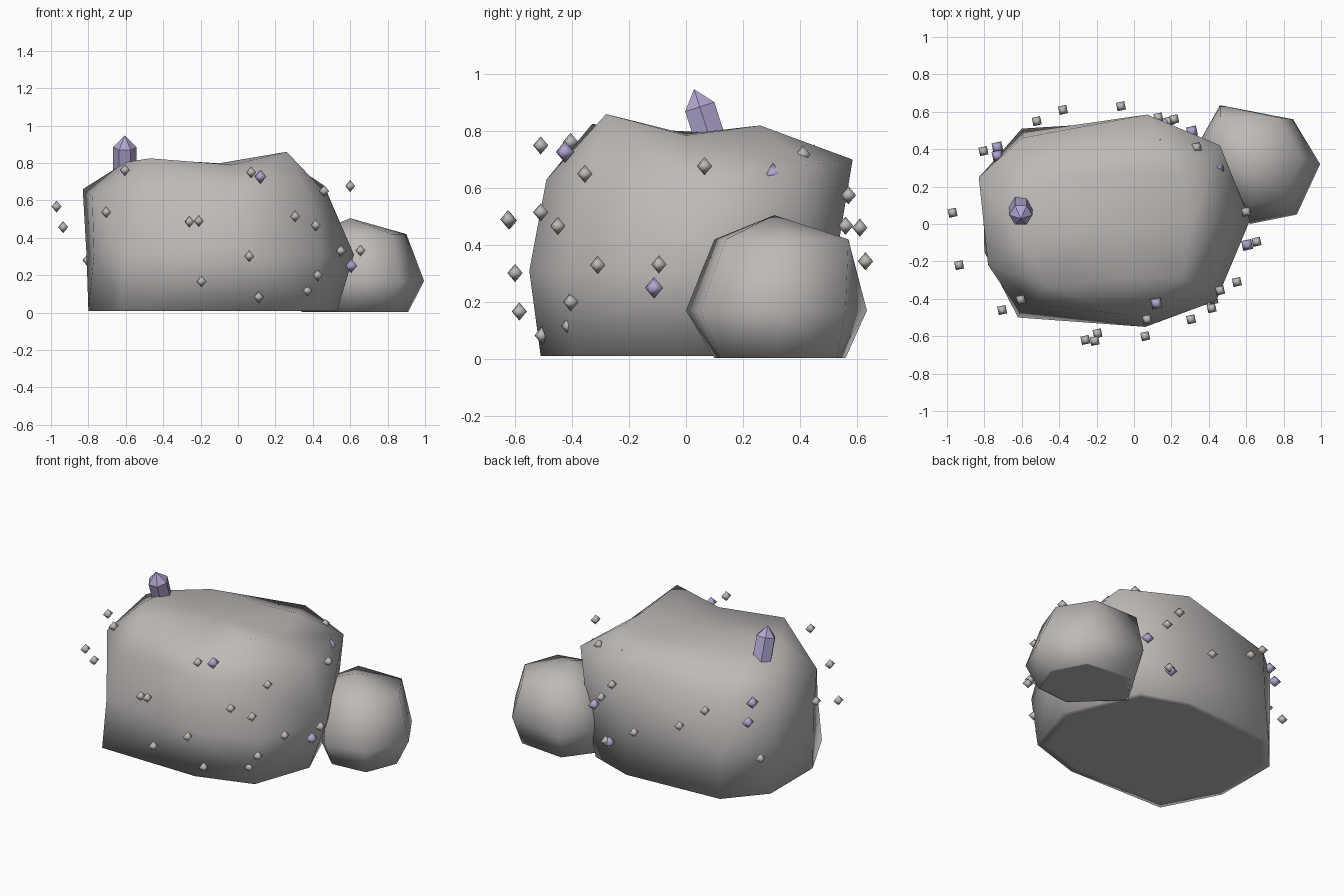
import bpy
import bmesh
from math import radians
from mathutils import Matrix, Vector

default = bpy.data.objects.get("Cube")
if default:
    bpy.data.objects.remove(default, do_unlink=True)


def make_material(name, color):
    mat = bpy.data.materials.new(name)
    mat.use_nodes = True
    mat.diffuse_color = color
    mat.node_tree.nodes["Principled BSDF"].inputs["Base Color"].default_value = color
    return mat


stone_grey = make_material("stone grey", (0.51, 0.49, 0.475, 1))
crystal_purple = make_material("crystal purple", (0.44, 0.38, 0.63, 1))


def add_object(name, bm, material, smooth=False):
    """Turn a bmesh into a finished object with one colour."""
    bmesh.ops.recalc_face_normals(bm, faces=bm.faces)
    for face in bm.faces:
        face.smooth = smooth
    mesh = bpy.data.meshes.new(name)
    bm.to_mesh(mesh)
    bm.free()
    mesh.materials.append(material)
    obj = bpy.data.objects.new(name, mesh)
    bpy.context.collection.objects.link(obj)
    return obj


def add_boulder(name, rings, top):
    """Skin stacked rings of points, with a flat sole and a fan on top."""
    bm = bmesh.new()
    count = len(rings[0])
    middle = sum((Vector(p) for p in rings[0]), Vector()) / count
    core = (middle + Vector(top)) / 2
    sole = [middle.lerp(Vector(p), .92) for p in rings[0]]
    loops = [[bm.verts.new(p) for p in ring] for ring in [sole] + rings]

    def reach(a, b):
        return ((a.co + b.co) / 2 - core).length

    for low, high in zip(loops, loops[1:]):
        for i in range(count):
            j = (i + 1) % count
            a, b, c, d = low[i], low[j], high[j], high[i]
            # split each quad along its outer diagonal
            if reach(a, c) < reach(b, d):
                a, b, c, d = b, c, d, a
            bm.faces.new((a, b, c))
            bm.faces.new((a, c, d))
    for loop, centre in ((loops[0], middle), (loops[-1], top)):
        tip = bm.verts.new(centre)
        for i in range(count):
            bm.faces.new((loop[i], loop[(i + 1) % count], tip))
    add_object(name, bm, stone_grey, smooth=True)


def level(outline, z):
    return [(x, y, z) for x, y in outline]


# Large boulder: foot, waist, shoulder and uneven crown
foot = level([(-.62, -.5), (.05, -.51), (.4, -.4), (.53, -.03), (.33, .45),
              (.04, .55), (-.6, .51), (-.8, .28), (-.8, -.15)], .01)
waist = level([(-.61, -.47), (.06, -.55), (.44, -.41), (.62, .02), (.43, .4),
               (.05, .52), (-.59, .49), (-.81, .27), (-.77, -.2)], .31)
shoulder = [(-.52, -.43, .62), (0, -.49, .63), (.38, -.36, .62),
            (.48, .04, .63), (.46, .42, .68), (.07, .585, .7),
            (-.6, .46, .63), (-.83, .25, .66), (-.78, -.22, .62)]
crown = [(-.47, -.33, .825), (-.03, -.29, .79), (.26, -.28, .86),
         (.3, 0, .785), (.25, .26, .82), (-.05, .28, .795),
         (-.37, .25, .815), (-.58, .15, .79), (-.6, -.1, .805)]
add_boulder("large_boulder", [foot, waist, shoulder, crown], (-.15, 0, .79))

# Small boulder leaning on the large one
small_foot = level([(.91, .32), (.8, .53), (.5, .56), (.34, .35), (.6, .1), (.83, .12)], .003)
small_waist = level([(.995, .32), (.85, .56), (.46, .635), (.31, .37), (.62, 0), (.87, .05)], .17)
small_shoulder = level([(.9, .36), (.77, .57), (.46, .57), (.4, .3), (.62, .1), (.82, .14)], .42)
add_boulder("small_boulder", [small_foot, small_waist, small_shoulder], (.6, .31, .505))

# Large crystal: leaning six-sided prism with a point
bm = bmesh.new()
bmesh.ops.create_circle(bm, cap_ends=True, segments=6, radius=.062,
                        matrix=Matrix.Rotation(radians(30), 4, "Z"))
shaft = bmesh.ops.extrude_face_region(bm, geom=bm.faces[:])
upper = [g for g in shaft["geom"] if isinstance(g, bmesh.types.BMVert)]
bmesh.ops.translate(bm, verts=upper, vec=(0, 0, .2))
cap = [g for g in shaft["geom"] if isinstance(g, bmesh.types.BMFace)]
point = bmesh.ops.poke(bm, faces=cap)["verts"]
bmesh.ops.translate(bm, verts=point, vec=(0, 0, .065))
crystal = add_object("large_crystal", bm, crystal_purple)
crystal.location = (-.605, .11, .695)
crystal.rotation_euler = (radians(18), 0, 0)


# Loose eight-sided shards hovering round the boulders
def add_shards(name, spots, size, material):
    bm = bmesh.new()
    for spot in spots:
        place = Matrix.Translation(spot) @ Matrix.Rotation(radians(12), 4, "Z")
        for side in (1, -1):
            bmesh.ops.create_cone(bm, segments=4, radius1=size, radius2=0, depth=size,
                                  matrix=place @ Matrix.Diagonal((1, 1, side, 1))
                                  @ Matrix.Translation((0, 0, size / 2))
                                  @ Matrix.Rotation(radians(45), 4, "Z"))
    bmesh.ops.remove_doubles(bm, verts=bm.verts, dist=.0005)
    add_object(name, bm, material, smooth=True)


front_stones = [(-.97, .06, .567), (-.935, -.22, .457), (-.705, -.46, .537),
                (-.605, -.405, .762), (-.26, -.62, .486), (-.21, -.625, .49),
                (-.195, -.585, .167), (.06, -.6, .302), (.11, -.505, .083),
                (.07, -.51, .75), (.305, -.51, .515), (.415, -.45, .467),
                (.46, -.355, .65), (.55, -.31, .33), (.655, -.095, .332),
                (.6, .065, .677), (.425, -.405, .2), (.37, -.412, .117)]
back_stones = [(-.805, .39, .28), (-.52, .55, .573), (-.38, .61, .461),
               (-.07, .63, .343), (.13, .57, .575), (.215, .56, .468),
               (.19, .55, .19), (.335, .41, .718)]
purple_spots = [(.12, -.425, .727), (.605, -.112, .25), (-.73, .41, .5),
                (-.73, .365, .61), (.31, .495, .37), (.17, .54, .18),
                (.14, .45, .715), (.45, .305, .65)]
add_shards("front_stone_shards", front_stones, .032, stone_grey)
add_shards("back_stone_shards", back_stones, .032, stone_grey)
add_shards("crystal_shards", purple_spots, .038, crystal_purple)
